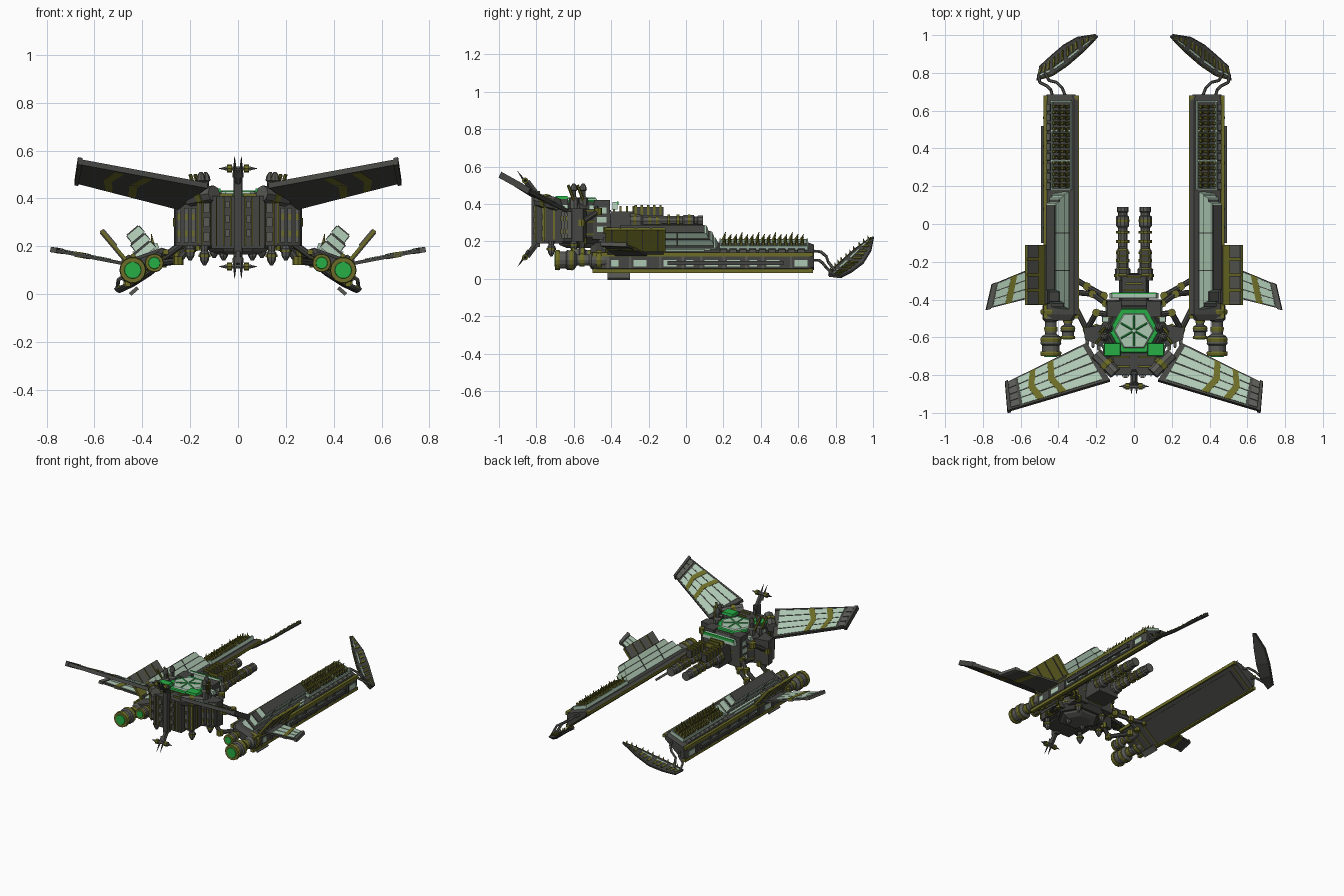
import bpy, bmesh, math
from mathutils import Matrix, Vector

if "Cube" in bpy.data.objects:
    bpy.data.objects.remove(bpy.data.objects["Cube"])
COL = {'dark': (.06, .06, .055, 1), 'grey': (.1, .1, .09, 1), 'olive': (.15, .15, .02, 1),
       'light': (.42, .58, .45, 1), 'green': (.02, .42, .06, 1)}
mats, parts, I = {}, {}, Matrix()
for k, c in COL.items():
    mats[k] = bpy.data.materials.new(k)
    mats[k].diffuse_color = c
T = lambda x, y, z: Matrix.Translation((x, y, z))
R = lambda deg, ax: Matrix.Rotation(math.radians(deg), 4, ax)
rect = lambda u0, u1, v0, v1: ((u0, v0), (u1, v0), (u1, v1), (u0, v1))

def skin(name, mat, rings):
    """Closed solid through rings of points."""
    bm = parts.setdefault(name, (bmesh.new(), mat))[0]
    vs = [[bm.verts.new(p) for p in r] for r in rings]
    for a, b in zip(vs, vs[1:]):
        for i in range(len(a)):
            j = (i + 1) % len(a)
            bm.faces.new((a[i], a[j], b[j], b[i]))
    bm.faces.new(vs[0][::-1])
    bm.faces.new(vs[-1])

def box(name, mat, x, y, z, M=I, tx=1, ty=1):
    """Box from ranges; tx, ty shrink its top."""
    cx, cy, hx, hy = (x[0]+x[1])/2, (y[0]+y[1])/2, (x[1]-x[0])/2, (y[1]-y[0])/2
    sq = ((-1, -1), (1, -1), (1, 1), (-1, 1))
    skin(name, mat, [[M @ Vector((cx+a*hx*s, cy+b*hy*t, h)) for a, b in sq]
                     for h, s, t in ((z[0], 1, 1), (z[1], tx, ty))])

def lathe(name, mat, prof, M, n=12):
    skin(name, mat, [[M @ Vector((r*math.cos(i*math.tau/n), r*math.sin(i*math.tau/n), h))
                      for i in range(n)] for h, r in prof])

def rod(name, mat, pts, r, n=6, r2=None):
    for p, q in zip(pts, pts[1:]):
        p, q = Vector(p), Vector(q)
        M = Matrix.Translation(p) @ (q-p).to_track_quat('Z', 'Y').to_matrix().to_4x4()
        lathe(name, mat, [(0, r), ((q-p).length, r if r2 is None else r2)], M, n)

def patch(name, mat, quad, uv, off, th):
    """Slab over part of a quad (root-a, tip-a, tip-b, root-b), lifted along its normal."""
    a, b, c, d = map(Vector, quad)
    n = (b-a).cross(d-a).normalized()
    n = n if n.z > 0 else -n
    P = [a.lerp(b, u).lerp(d.lerp(c, u), v) + n*off for u, v in uv]
    skin(name, mat, [P, [p + n*th for p in P]])

# ---- pontoons: wedge section; P = armour frame, D = flatter deck frame
P, D = T(.385, 0, .11) @ R(40, 'Y'), T(.395, 0, .168) @ R(20, 'Y')
sec = [(.30, .165), (.455, .037), (.476, .055), (.476, .125), (.455, .146), (.318, .194), (.297, .187)]
ring = lambda y, k: [(.39+(x-.39)*k, y, .115+(z-.115)*k) for x, z in sec]
skin('pontoon_hull', 'dark', [ring(-.51, .75), ring(-.48, 1), ring(.655, 1), ring(.685, .85)])
for k, (x, z) in enumerate(((.461, .043), (.468, .13), (.302, .176))):   # edge trims
    box('pontoon_trim', 'olive', (x-.011, x+.012), (-.5, .68), (z-.011, z+.011))
for y in (-.42, -.36, -.3, .64):
    patch('bottom_bands', 'olive', [(.30, y, .165), (.455, y, .037), (.455, y+.008, .037), (.30, y+.008, .165)],
          rect(.03, 1, 0, 1), -.004, .006)
patch('bottom_panel', 'dark', [(.30, -.47, .165), (.455, -.47, .037), (.455, .64, .037), (.30, .64, .165)],
      rect(.12, .88, .17, .97), -.006, .01)
for i, y in enumerate((-.4, -.28, -.12, .0, .1, .22, .34, .43, .58)):      # outer side
    box('side_patches', 'light', (.472, .479), (y, y+(.07 if i % 3 else .04)), (.066, .1))
    box('side_ribs', 'grey', (.472, .482), (y-.025, y-.012), (.055, .12))
box('outer_side_rail', 'dark', (.476, .492), (-.1, .52), (.075, .095))
box('lower_skid', 'grey', (.08, .122), (-.42, -.3), (-.05, -.035), P)
for x in (-.07, .034):
    box('deck_rails', 'light', (x, x+.006), (.18, .65), (0, .022), D)
for y in (.18, .33, .49, .645):
    box('deck_rails', 'light', (-.07, .04), (y, y+.008), (0, .024), D)
for i in range(9):
    box('deck_edge_blocks', 'grey', (.045, .072), (.18+i*.052, .22+i*.052), (-.005, .012), D, .8, .9)
for i in range(15):                                 # machinery rows
    y = .196 + i*.0298
    box('deck_machinery_bars', 'dark', (-.06, .03), (y, y+.012), (0, .022), D)
    for j in range(4):
        x = -.06 + j*.024
        box('deck_machinery_studs', 'olive', (x, x+.015), (y, y+.018), (0, .038), D, .7, .7)
    for x in (-.05, -.01):
        a = D @ Vector((x, y, .025))
        rod('deck_spikes', 'olive', [a, a + Vector((.006, .016, .03+.012*(i % 3 == 0)))], .008, 5, .002)
# stepped armour stack and deck stripes beside it
for i, (x0, x1, y0, y1) in enumerate([(-.088, .005, -.45, .17), (-.09, -.01, -.42, .15), (-.092, -.022, -.36, .12)]):
    z = .04 + i*.039
    box('armour_stack', 'light', (x0, x1), (y0, y1), (z, z+.034), P, .93, .96)
    box('armour_gaps', 'dark', (x0+.005, x1-.005), (y0+.01, y1-.02), (z+.03, z+.04), P)
    for y in (-.25, -.05):
        box('armour_seams', 'dark', (x0-.001, x1+.001), (y, y+.006), (z, z+.0345), P)
    box('deck_stripes', 'light', (.02+i*.018, .03+i*.018), (-.3+i*.08, .16-i*.03), (0, .012), D)
    box('deck_stripe_caps', 'olive', (.018+i*.018, .032+i*.018), (-.34+i*.08, -.3+i*.08), (0, .016), D)
# upright fin plate
box('fin_plate', 'olive', (.036, .05), (-.43, -.11), (.04, .24), P)
box('fin_root', 'dark', (.02, .06), (-.42, -.12), (.03, .09), P)
for i in range(4):
    y = -.43 + i*.082
    box('fin_armour', 'grey', (.03, .038), (y+.004, y+.072), (.15, .238), P)
    box('fin_ribs', 'dark', (.048, .055), (y+.03, y+.036), (.06, .235), P)
# side winglet
Q = [(.46, -.2, .125), (.75, -.32, .182), (.78, -.45, .186), (.46, -.37, .125)]
patch('winglet', 'dark', Q, rect(0, 1, 0, 1), -.008, .014)
for i in range(3):
    patch('winglet_panels', 'light', Q, rect(.25, .9, .05+i*.31, .32+i*.31), .006, .003)
patch('winglet_stripes', 'olive', Q, ((.55, 0), (.66, 0), (.7, 1), (.59, 1)), -.011, .022)
patch('winglet_tip', 'grey', Q, rect(.93, 1.01, -.02, 1.04), -.011, .022)
# engines pointing forward
for x, z, k, L in ((.44, .1, 1, .26), (.35, .13, .7, .17)):
    M = T(x, -.44, z) @ R(90, 'X')
    lathe('engine_body', 'grey', [(-.06, .03*k), (0, .045*k), (L*.25, .045*k), (L*.3, .03*k), (L*.55, .03*k),
          (L*.6, .05*k), (L*.75, .055*k), (L*.78, .046*k), (L*.95, .046*k)], M, 14)
    for h in (.05, .4, .62, .9):
        r = (.034 if h == .4 else .053)*k
        lathe('engine_rings', 'olive', [(L*h, r), (L*(h+.03), r*1.06), (L*(h+.1), r)], M, 14)
    lathe('engine_glow', 'green', [(L*.98, .038*k), (L*1.015, .034*k)], M, 14)
# rear blade on curved struts
inn = [(.515, .765, .02), (.43, .79, .055), (.35, .845, .105), (.27, .915, .165), (.195, .992, .22)]
out = [(.5, .83, .012), (.44, .885, .04), (.37, .945, .085), (.3, .985, .15), (.205, 1., .222)]
for i in range(4):
    q = [inn[i], inn[i+1], out[i+1], out[i]]
    patch('blade', 'dark', q, rect(0, 1, 0, 1), -.01, .014)
    patch('blade_panels', 'light', q, rect(.15, .85, .2, .3), .003, .004)
    for t in (.1, .4, .7):
        patch('blade_inlay', 'olive', q, ((t, .35), (t+.12, .35), (t+.22, .8), (t+.1, .8)), .003, .008)
        a = Vector(inn[i]).lerp(Vector(inn[i+1]), t+.1)
        rod('blade_teeth', 'olive', [a, a + Vector((.004, -.006, .022))], .008, 5, .001)
for e in (inn, out):
    rod('blade_edge', 'dark', e, .006)
rod('blade_struts', 'grey', [(.36, .67, .15), (.38, .72, .145), (.41, .75, .12), (.45, .76, .09), (.47, .8, .04)], .008)
rod('blade_struts', 'grey', [(.43, .67, .1), (.44, .71, .1), (.46, .73, .085), (.5, .75, .06), (.505, .79, .02)], .008)
# arms joining pontoon to body
for pts in ([(.15, -.42, .26), (.22, -.37, .22), (.33, -.36, .14)], [(.2, -.55, .2), (.25, -.56, .14), (.32, -.42, .13)],
            [(.16, -.38, .2), (.25, -.33, .17), (.33, -.28, .15)], [(.12, -.48, .38), (.2, -.47, .36), (.25, -.56, .3)]):
    rod('side_arms', 'dark', pts, .015, 8)
    for p in pts:
        lathe('arm_joints', 'olive', [(-.018, .022), (.018, .022)], T(*p), 8)
# ---- central body
lathe('c_body_core', 'dark', [(.19, .15), (.22, .19), (.37, .19), (.405, .16)], T(0, -.57, 0), 6)
for h in (.235, .3, .36):
    lathe('c_body_bands', 'olive', [(h, .194), (h+.008, .194)], T(0, -.57, 0), 6)
lathe('c_body_underside', 'grey', [(.165, .08), (.18, .12), (.2, .14)], T(0, -.57, 0), 6)
box('c_nose_block', 'dark', (-.11, .11), (-.8, -.66), (.19, .41))
box('nose_cheek', 'dark', (.1, .165), (-.76, -.64), (.2, .4))
for x in (.03, .06, .09, .115, .15):                # nose ribs and bolts
    y = -.808 if x < .11 else -.768
    box('nose_ribs', 'olive', (x-.003, x+.003), (y, y+.03), (.2, .405))
for z in (.24, .3, .36):
    box('nose_greebles', 'grey', (.035, .055), (-.815, -.79), (z, z+.03))
    box('nose_greebles', 'grey', (.12, .145), (-.775, -.75), (z-.02, z+.02))
for y in (-.76, -.71):
    box('neck_ribs', 'olive', (.02, .115), (y, y+.01), (.4, .42))
    box('neck_ribs', 'olive', (.16, .172), (y, y+.01), (.21, .4))
skin('side_pod', 'dark', [[(.15, -.66, z), (.26, -.61, z), (.268, -.55, z), (.15, -.53, z)] for z in (.2, .375)])
for i in range(3):
    x = .178 + i*.03
    y = -.665 + i*.014
    box('pod_ribs', 'grey', (x, x+.018), (y, y+.04), (.215, .36))
    for z in (.24, .31):
        box('pod_bolts', 'olive', (x+.004, x+.014), (y-.006, y+.01), (z, z+.025))
    box('roof_side_panels', 'light', (.13, .17), (-.66+i*.07, -.63+i*.07), (.37, .395), R(0, 'Z'), .8, .9)
# canopy and lamps
lathe('c_canopy_frame', 'dark', [(.395, .16), (.412, .145)], T(0, -.565, 0), 6)
lathe('c_canopy_rim', 'green', [(.405, .14), (.42, .13)], T(0, -.565, 0), 6)
lathe('c_canopy_glass', 'light', [(.41, .115), (.428, .1)], T(0, -.565, 0), 6)
for i in range(6):
    d = Vector((math.cos(math.radians(30+60*i)), math.sin(math.radians(30+60*i)), 0))
    rod('c_canopy_spokes', 'green', [Vector((0, -.565, .429)) + d*k for k in (.01, .08)], .005, 4)
box('canopy_lamp', 'green', (.07, .16), (-.7, -.63), (.425, .442), I, .9, .9)
box('canopy_lamp_base', 'dark', (.07, .16), (-.705, -.63), (.39, .427))
box('c_rear_bar', 'light', (-.13, .13), (-.395, -.365), (.37, .41), I, .9, .8)
box('c_rear_bar_light', 'green', (-.12, .12), (-.37, -.362), (.395, .413))
for x, y in ((.135, -.55), (.155, -.6)):            # roof turrets
    lathe('roof_turrets', 'grey', [(.37, .026), (.43, .026), (.44, .013), (.47, .013), (.475, .02), (.495, .016), (.51, .006)], T(x, y, 0), 8)
    rod('turret_barrels', 'olive', [(x+.02, y, .42), (x+.045, y-.03, .5)], .008)
box('rear_shoulder', 'dark', (.06, .15), (-.5, -.4), (.21, .42), I, .85, .85)
for z in (.25, .3, .35):
    box('shoulder_panels', 'light', (.135, .151), (-.475, -.425), (z, z+.03))
# twin rear cannons
box('c_cannon_mount', 'dark', (-.08, .08), (-.41, -.26), (.24, .36), I, .8, .9)
for i in range(4):
    box('c_mount_ribs', 'olive', (-.06+i*.008, .06-i*.008), (-.39+i*.035, -.38+i*.035), (.35, .39))
M = T(.06, -.3, .31) @ R(-90, 'X')
lathe('cannon', 'grey', [(0, .04), (.06, .042), (.07, .032), (.16, .032), (.17, .026), (.28, .026), (.29, .034),
                         (.34, .034), (.345, .025), (.36, .025), (.365, .031), (.39, .031)], M, 10)
for h in (.02, .1, .14, .2, .25, .31):
    r = .045 if h < .05 else .035
    lathe('cannon_rings', 'olive', [(h, r), (h+.014, r)], M, 10)
box('cannon_top_boxes', 'dark', (.04, .08), (-.28, -.12), (.335, .385))
for i in range(5):
    box('cannon_top_ribs', 'olive', (.036, .084), (-.275+i*.033, -.262+i*.033), (.34, .395))
# underside thrusters
for x, y, z in ((.14, -.72, .12), (.2, -.6, .14), (.1, -.45, .15), (.06, -.6, .14)):
    lathe('under_thrusters', 'grey', [(z, .006), (z+.02, .018), (z+.05, .022), (z+.06, .015), (.24, .02)], T(x, y, 0), 8)
    lathe('under_thruster_rings', 'olive', [(z+.035, .025), (z+.045, .025)], T(x, y, 0), 8)
# ---- nose mast: upper and lower arms with spikes
for s in (1, -1):
    f = lambda x, y, z: (x, y, .32 + s*z)
    rod('c_mast_arms', 'dark', [f(0, -.78, .05), f(0, -.79, .12), f(0, -.85, .2)], .018, 6)
    rod('mast_spikes', 'dark', [f(.012, -.84, .17), f(.014, -.9, .255)], .012, 5, .001)
    rod('c_mast_crossbar', 'grey', [f(-.055, -.86, .205), f(.055, -.86, .205)], .01)
    rod('mast_tips', 'dark', [f(.05, -.86, .205), f(.08, -.86, .205)], .008, 5, .001)
    rod('mast_knobs', 'olive', [f(.025, -.86, .205), f(.045, -.86, .205)], .017, 8)
box('c_mast_spine', 'dark', (-.016, .016), (-.825, -.78), (.17, .47))
# ---- upper wings
W = [(.25, -.63, .365), (.678, -.842, .475), (.665, -.985, .555), (.13, -.825, .455)]
patch('upper_wing', 'dark', W, rect(0, 1, 0, 1), -.014, .02)
for i in range(4):
    v = .05 + i*.235
    patch('wing_panels', 'light', W, rect(.06, .86, v, v+.2), .006, .004)
    patch('wing_tip_panels', 'grey', W, rect(.89, .97, v, v+.2), .006, .005)
for u in (.42, .64):                                # bent stripes above and below
    for off in (.0075, -.017):
        for v0, v1, a, b in ((.03, .5, u, u+.06), (.5, .97, u+.06, u)):
            patch('wing_chevrons', 'olive', W, ((a, v0), (a+.07, v0), (b+.07, v1), (b, v1)), off, .0045)
patch('wing_tip_rail', 'dark', W, rect(.975, 1.01, -.04, 1.05), -.02, .034)
patch('wing_edge_trim', 'dark', W, rect(0, 1, .97, 1.02), -.016, .025)
rod('wing_root_hinge', 'grey', [(.1, -.79, .42), (.2, -.69, .4)], .035, 8)
rod('wing_root_hinge_cap', 'olive', [(.135, -.755, .415), (.155, -.735, .41)], .04, 8)
# ---- objects: c_ parts sit on the centre line, the rest are mirrored
for key, (bm, mat) in parts.items():
    bmesh.ops.recalc_face_normals(bm, faces=bm.faces)
    me = bpy.data.meshes.new(key.removeprefix('c_'))
    bm.to_mesh(me)
    me.materials.append(mats[mat])
    ob = bpy.data.objects.new(me.name, me)
    bpy.context.collection.objects.link(ob)
    if not key.startswith('c_'):
        ob.modifiers.new('mirror', 'MIRROR').use_mirror_merge = False

for m in bpy.data.materials:
    if m.users and not m.is_grease_pencil:
        m.use_nodes = True
        m.node_tree.nodes["Principled BSDF"].inputs["Base Color"].default_value = m.diffuse_color
